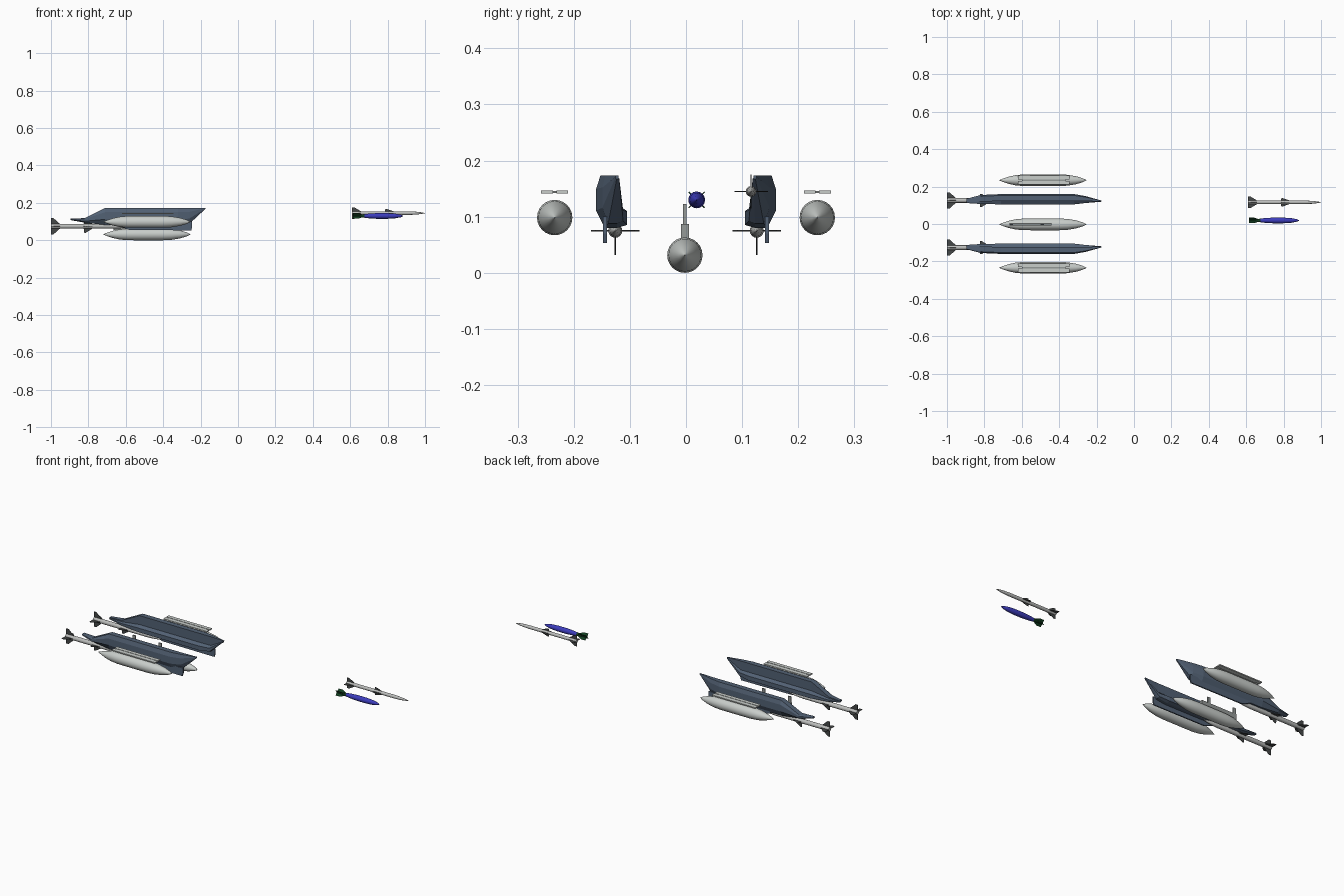
import bpy, bmesh, math
from mathutils import Vector

if "Cube" in bpy.data.objects:
    bpy.data.objects.remove(bpy.data.objects["Cube"])


def mat(name, r, g, b):
    m = bpy.data.materials.new(name)
    m.diffuse_color = (r, g, b, 1)
    m.use_nodes = True
    m.node_tree.nodes["Principled BSDF"].inputs["Base Color"].default_value = m.diffuse_color
    return m


LIGHT = mat("light_grey", 0.58, 0.61, 0.59)
BODY = mat("missile_grey", 0.50, 0.51, 0.50)
MID = mat("pylon_grey", 0.30, 0.32, 0.31)
DARK = mat("dark_fin_grey", 0.06, 0.065, 0.065)
SLATE = mat("slate_blue", 0.085, 0.12, 0.175)
BLUE = mat("bomb_blue", 0.045, 0.045, 0.50)
GREEN = mat("tail_green", 0.006, 0.05, 0.015)


def finish(bm, name, material, smooth=False):
    bmesh.ops.recalc_face_normals(bm, faces=bm.faces)
    me = bpy.data.meshes.new(name)
    bm.to_mesh(me)
    bm.free()
    me.materials.append(material)
    ob = bpy.data.objects.new(name, me)
    bpy.context.collection.objects.link(ob)
    if smooth:
        bpy.ops.object.select_all(action='DESELECT')
        ob.select_set(True)
        bpy.context.view_layer.objects.active = ob
        bpy.ops.object.shade_smooth_by_angle(angle=math.radians(32))
    return ob


def loft(name, rings, material, smooth=False):
    """Skin a list of rings, each with the same number of points."""
    bm = bmesh.new()
    vs = [[bm.verts.new(p) for p in ring] for ring in rings]
    n = len(vs[0])
    for a, b in zip(vs, vs[1:]):
        for i in range(n):
            j = (i + 1) % n
            bm.faces.new((a[i], a[j], b[j], b[i]))
    bm.faces.new(vs[0])
    bm.faces.new(vs[-1])
    bmesh.ops.remove_doubles(bm, verts=bm.verts, dist=1e-5)
    return finish(bm, name, material, smooth)


def lathe(name, profile, y, z, material, seg=24):
    """Round body along x from (x, radius) pairs."""
    rings = []
    for x, r in profile:
        r = max(r, 0.0003)
        rings.append([(x, y + r * math.cos(2 * math.pi * k / seg),
                       z + r * math.sin(2 * math.pi * k / seg)) for k in range(seg)])
    return loft(name, rings, material, True)


def box(name, x0, x1, y0, y1, z0, z1, material):
    ring = lambda x: [(x, y0, z0), (x, y1, z0), (x, y1, z1), (x, y0, z1)]
    return loft(name, [ring(x0), ring(x1)], material)


def fins(name, outline, y, z, material, start=0.0, thick=0.002):
    """Four thin fins around the x axis; outline is (x, radius) points."""
    bm = bmesh.new()
    for k in range(4):
        a = start + k * math.pi / 2
        out = Vector((0, math.cos(a), math.sin(a)))
        side = Vector((0, -math.sin(a), math.cos(a))) * thick / 2
        base = Vector((0, y, z))
        lo, hi = [[bm.verts.new(base + Vector((x, 0, 0)) + out * r + side * s)
                   for x, r in outline] for s in (-1, 1)]
        n = len(lo)
        bm.faces.new(lo)
        bm.faces.new(hi)
        for i in range(n):
            j = (i + 1) % n
            bm.faces.new((lo[i], lo[j], hi[j], hi[i]))
    return finish(bm, name, material)


def missile(name, x, y, z, length, r, tail_span, mid_span):
    lathe(name + "_body", [(x, r * 0.9), (x + 0.01, r), (x + length * 0.78, r),
                           (x + length * 0.88, r * 0.8), (x + length * 0.96, r * 0.42),
                           (x + length, 0)], y, z, BODY, 16)
    fins(name + "_tail_fins", [(x, r * 0.5), (x, tail_span), (x + 0.014, tail_span),
                               (x + 0.048, r), (x + 0.048, r * 0.5)], y, z, DARK)
    fins(name + "_mid_fins", [(x + 0.175, r * 0.5), (x + 0.175, r), (x + 0.178, mid_span),
                              (x + 0.186, mid_span), (x + 0.222, r), (x + 0.222, r * 0.5)],
         y, z, DARK)


# Drop tanks: pointed at both ends
TANK = [(-0.722, 0), (-0.70, 0.009), (-0.67, 0.019), (-0.635, 0.027), (-0.59, 0.0312),
        (-0.54, 0.0315), (-0.40, 0.0315), (-0.355, 0.029), (-0.31, 0.0215),
        (-0.275, 0.011), (-0.253, 0)]
lathe("centre_tank", TANK, -0.002, 0.0315, LIGHT)

# Centre pylon with two posts
box("centre_pylon", -0.665, -0.44, -0.009, 0.005, 0.055, 0.087, MID)
for i, x in enumerate((-0.665, -0.50)):
    box("centre_post_%d" % i, x, x + 0.018, -0.005, 0.001, 0.085, 0.123, MID)

# Conformal tank cross-section at station x
# args: inner y, bump y, outer y, bottom z, bump top z, shoulder z, top z
STATIONS = [
    (-0.895, 0.115, 0.112, 0.135, 0.108, 0.112, 0.115, 0.117),
    (-0.82, 0.120, 0.107, 0.155, 0.094, 0.109, 0.113, 0.118),
    (-0.71, 0.123, 0.105, 0.160, 0.082, 0.115, 0.150, 0.173),
    (-0.32, 0.123, 0.105, 0.160, 0.080, 0.115, 0.150, 0.173),
    (-0.26, 0.123, 0.112, 0.149, 0.088, 0.115, 0.152, 0.173),
    (-0.175, 0.120, 0.119, 0.126, 0.167, 0.169, 0.171, 0.173),
]


def section(s, x, yi, yb, yo, zb, zm, zs, zt):
    h = zt - zb
    pts = [(yi, zt), (yi, zm + (zs - zm) * 0.2), (yb, zm - (zm - zb) * 0.15),
           (yb, zb + (zm - zb) * 0.15), (yi, zb), (yi + (yo - yi) * 0.6, zb),
           (yo, zb + h * 0.33), (yo, zs), (yi + (yo - yi) * 0.8, zt)]
    return [(x, s * y, z) for y, z in pts]


for side, s in (("left", -1), ("right", 1)):
    # Side drop tank and its pair of launch rails
    y = s * 0.234
    lathe(side + "_tank", TANK, y, 0.0985, LIGHT)
    for k, t in (("inner", -1), ("outer", 1)):
        a, b = sorted((y + t * 0.003, y + t * 0.024))
        box("%s_%s_rail" % (side, k), -0.62, -0.345, a, b, 0.141, 0.147, LIGHT)
    box(side + "_rail_bridge", -0.60, -0.365, y - 0.004, y + 0.004, 0.1425, 0.1455, MID)

    # Conformal tank with a slim keel below
    loft(side + "_conformal_tank", [section(s, *st) for st in STATIONS], SLATE)
    a, b = sorted((s * 0.141, s * 0.148))
    loft(side + "_keel", [[(x, a, z0), (x, b, z0), (x, b, 0.10), (x, a, 0.10)]
                          for x, z0 in ((-0.64, 0.079), (-0.58, 0.055),
                                        (-0.25, 0.053), (-0.245, 0.07))], SLATE)

    # Large missile under the conformal tank
    missile(side + "_large_missile", -1.0, s * 0.126, 0.075, 0.44, 0.0125, 0.043, 0.035)

# Small missile on the other end
missile("small_missile", 0.61, 0.116, 0.145, 0.39, 0.0095, 0.030, 0.022)

# Blue bomb with green tail
BY, BZ = 0.019, 0.13
lathe("bomb_body", [(0.675, 0.0095), (0.70, 0.0125), (0.74, 0.015), (0.80, 0.015),
                    (0.84, 0.0125), (0.87, 0.007), (0.885, 0)], BY, BZ, BLUE, 16)
lathe("bomb_tail", [(0.615, 0.005), (0.65, 0.006), (0.676, 0.0097)], BY, BZ, GREEN, 16)
fins("bomb_fins", [(0.615, 0.002), (0.615, 0.02), (0.642, 0.02), (0.668, 0.008),
                   (0.668, 0.002)], BY, BZ, GREEN, math.pi / 4)
